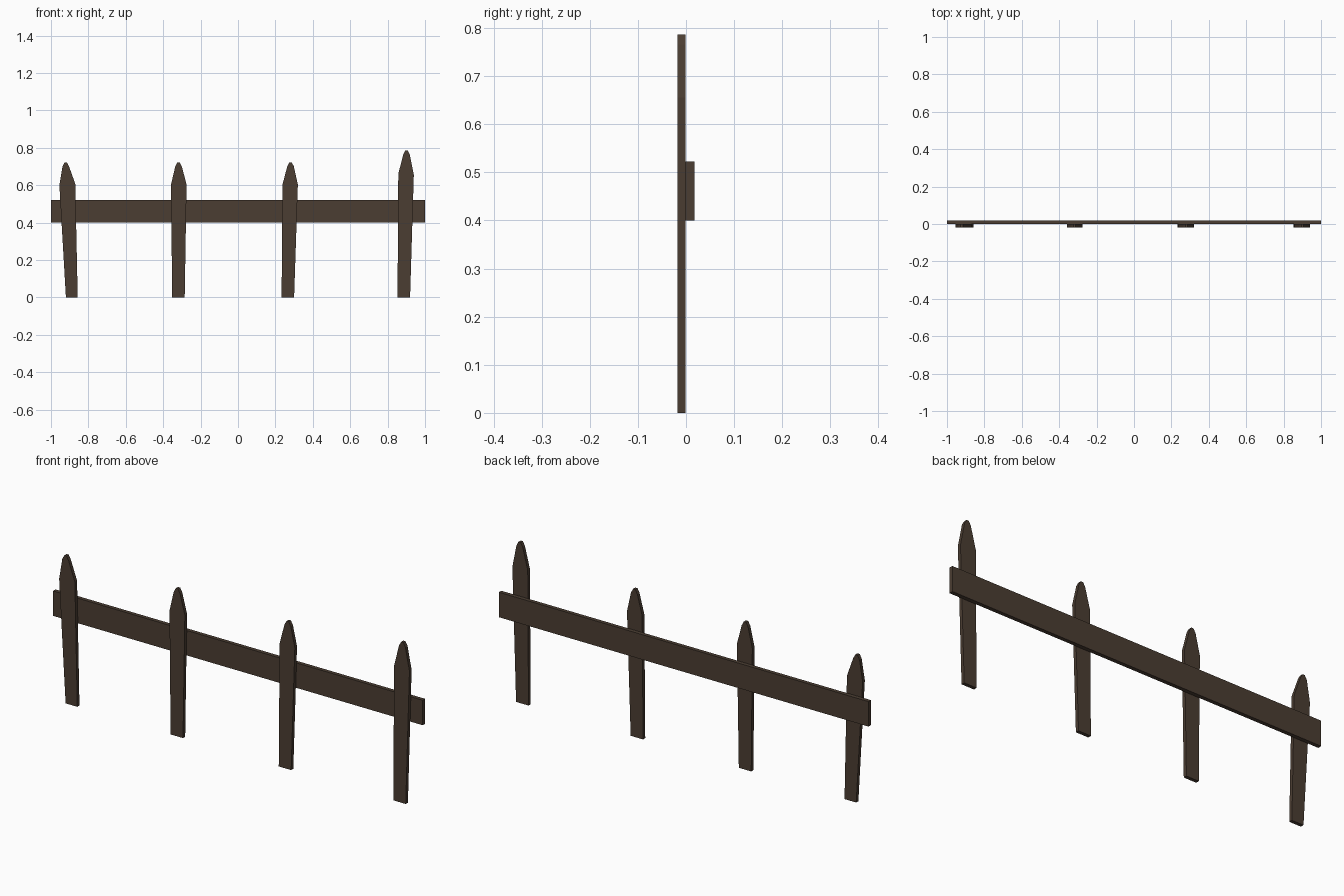
import bpy, bmesh

if "Cube" in bpy.data.objects:
    bpy.data.objects.remove(bpy.data.objects["Cube"])

wood = bpy.data.materials.new("dark_wood")
wood.diffuse_color = (0.07, 0.047, 0.032, 1)
wood.use_nodes = True
wood.node_tree.nodes["Principled BSDF"].inputs["Base Color"].default_value = wood.diffuse_color


def plank(name, outline, y0, y1):
    """Extrude an x/z outline from y0 to y1."""
    bm = bmesh.new()
    face = bm.faces.new([bm.verts.new((x, y0, z)) for x, z in outline])
    ext = bmesh.ops.extrude_face_region(bm, geom=[face])
    verts = [v for v in ext["geom"] if isinstance(v, bmesh.types.BMVert)]
    bmesh.ops.translate(bm, verts=verts, vec=(0, y1 - y0, 0))
    bmesh.ops.recalc_face_normals(bm, faces=bm.faces[:])
    mesh = bpy.data.meshes.new(name)
    bm.to_mesh(mesh)
    bm.free()
    mesh.materials.append(wood)
    obj = bpy.data.objects.new(name, mesh)
    bpy.context.collection.objects.link(obj)


# Horizontal rail behind the pickets
plank("rail", [(-1, 0.4), (1, 0.4), (1, 0.522), (-1, 0.522)], -0.001, 0.018)

# Pickets: bottom left/right, shoulder left/right, left/right shoulder height, tip x, tip z
pickets = [
    (-0.92, -0.857, -0.955, -0.870, 0.600, 0.607, -0.921, 0.722),
    (-0.352, -0.285, -0.358, -0.275, 0.604, 0.604, -0.318, 0.722),
    (0.233, 0.300, 0.238, 0.320, 0.604, 0.604, 0.281, 0.722),
    (0.853, 0.920, 0.857, 0.940, 0.660, 0.655, 0.901, 0.786),
]
for i, (bl, br, sl, sr, zl, zr, tx, tz) in enumerate(pickets):
    plank(f"picket_{i + 1}", [
        (bl, 0), (br, 0), (sr, zr),
        (tx + 0.017, tz - 0.020), (tx + 0.006, tz),
        (tx - 0.006, tz), (tx - 0.017, tz - 0.020), (sl, zl),
    ], -0.018, -0.001)
